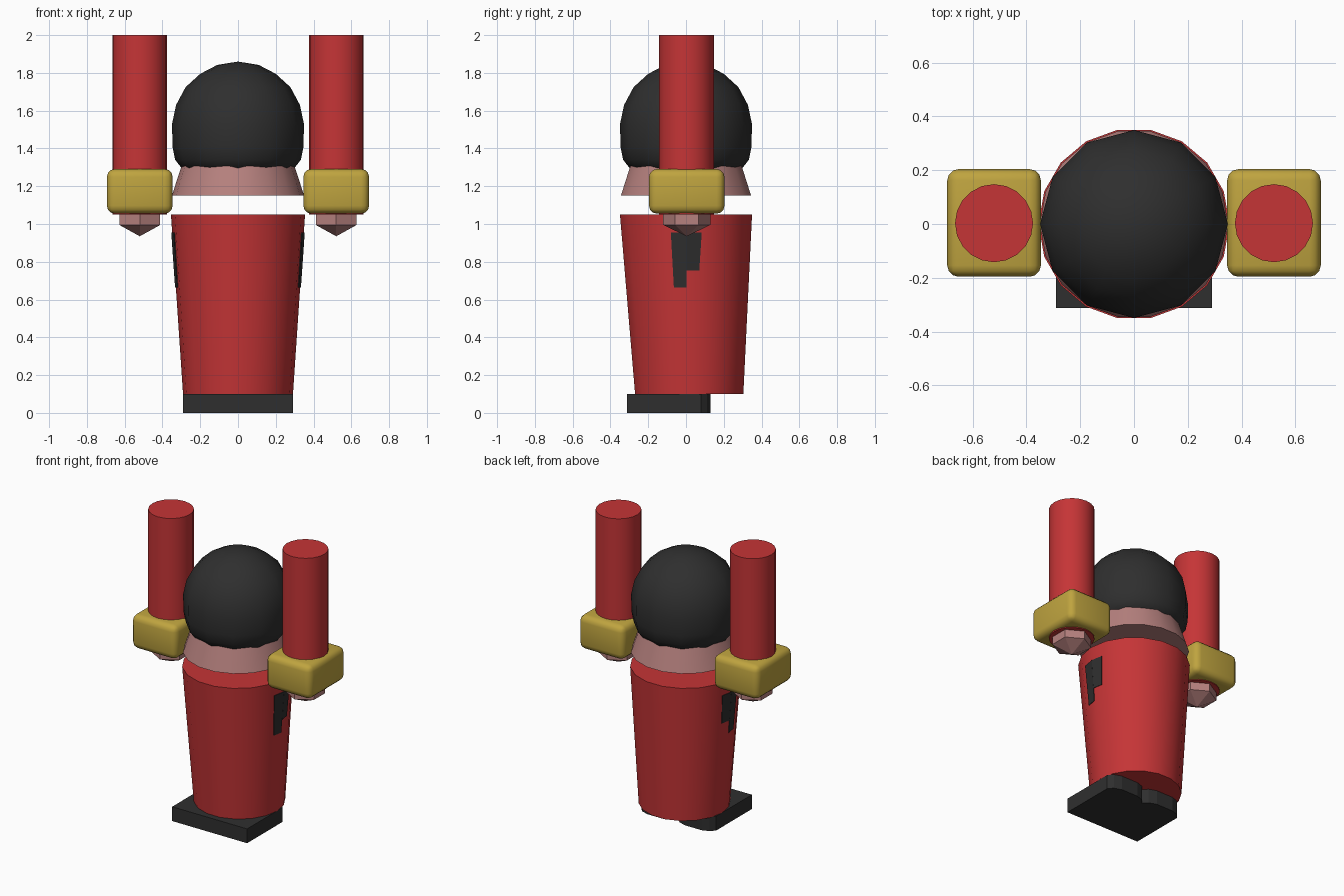
import bpy, bmesh
from math import cos, sin, tan, pi, radians
from mathutils import Vector

cube = bpy.data.objects.get("Cube")
if cube:
    bpy.data.objects.remove(cube, do_unlink=True)


def material(name, rgb):
    m = bpy.data.materials.new(name)
    m.use_nodes = True
    m.diffuse_color = (*rgb, 1)
    m.node_tree.nodes["Principled BSDF"].inputs["Base Color"].default_value = (*rgb, 1)
    return m


RED = material("red_cloth", (0.56, 0.035, 0.037))
GOLD = material("gold_cuff", (0.52, 0.37, 0.05))
SKIN = material("skin", (0.47, 0.22, 0.21))
BLACK = material("black", (0.028, 0.028, 0.028))


def finish(bm, name, mat, smooth=None):
    bmesh.ops.recalc_face_normals(bm, faces=bm.faces)
    me = bpy.data.meshes.new(name)
    bm.to_mesh(me)
    bm.free()
    me.materials.append(mat)
    ob = bpy.data.objects.new(name, me)
    bpy.context.collection.objects.link(ob)
    if smooth:
        bpy.ops.object.select_all(action='DESELECT')
        ob.select_set(True)
        bpy.context.view_layer.objects.active = ob
        bpy.ops.object.shade_smooth_by_angle(angle=radians(smooth))
    return ob


def lathe(name, mat, rings, sides, x=0, turn=0, smooth=40):
    """Stack of polygon rings (radius, height, y centre); zero radius makes a tip."""
    bm = bmesh.new()
    loops = []
    for r, z, y in rings:
        n = sides if r else 1
        loops.append([bm.verts.new((x + r * cos(turn + 2 * pi * i / sides),
                                    y + r * sin(turn + 2 * pi * i / sides), z))
                      for i in range(n)])
    for a, b in zip(loops, loops[1:]):
        for i in range(sides):
            j = (i + 1) % sides
            quad = [a[i % len(a)], a[j % len(a)], b[j % len(b)], b[i % len(b)]]
            bm.faces.new(list(dict.fromkeys(quad)))
    for end in (loops[0], loops[-1]):
        if len(end) > 2:
            bm.faces.new(end)
    return finish(bm, name, mat, smooth)


# Robe: tapered body leaning slightly back at the hem
HEM, TOP = (0.291, 0.1, 0.017), (0.355, 1.05, 0)
lathe("robe", RED, [HEM, TOP], 18)

# Neck and hair
lathe("neck", SKIN, [(0.35, 1.15, 0), (0.282, 1.36, 0)], 18)
hair = [(0.265, 1.28), (0.3, 1.298), (0.333, 1.34), (0.347, 1.41), (0.349, 1.53),
        (0.328, 1.63), (0.277, 1.725), (0.2, 1.795), (0.11, 1.842), (0, 1.86)]
lathe("hair", BLACK, [(r, z, 0) for r, z in hair], 12, smooth=60)


def on_robe(y, z, side):
    """Point just outside the two robe facets that meet at the side."""
    t = (z - HEM[1]) / (TOP[1] - HEM[1])
    r, _, c = Vector(HEM).lerp(Vector(TOP), t)
    return (side * (r - abs(y - c) * tan(pi / 18) + 0.003), y, z)


for side, tag in ((1, "left"), (-1, "right")):
    x = side * 0.52

    # Raised sleeve, cuff and hand
    lathe(tag + "_sleeve", RED, [(0.145, 1.05, 0.003), (0.145, 2, 0.003)], 20, x)
    bm = bmesh.new()
    bmesh.ops.create_cube(bm, size=1)
    for v in bm.verts:
        v.co = (x + v.co.x * 0.348, 0.004 + v.co.y * 0.4, 1.173 + v.co.z * 0.236)
    bmesh.ops.bevel(bm, geom=bm.edges[:], offset=0.042, segments=3, profile=0.5,
                    affect='EDGES')
    # Open the underside so the sleeve end stays visible
    finish(bm, tag + "_cuff", GOLD, 40)
    lathe(tag + "_sleeve_end", RED, [(0.145, 1.052, 0.003), (0.145, 1.06, 0.003)], 20, x)
    lathe(tag + "_hand", SKIN, [(0, 0.935, 0.004), (0.125, 0.995, 0.004),
                                (0.125, 1.1, 0.004)], 6, x, pi / 2, None)

    # Stepped dark patch on the robe side, one plate per facet
    bm = bmesh.new()
    for y_top, y_low, low in ((-0.08, -0.064, 0.665), (0.083, 0.07, 0.755)):
        bm.faces.new([bm.verts.new(on_robe(y, z, side)) for y, z in
                      ((0.003, 0.955), (y_top, 0.955), (y_low, low), (0.003, low))])
    patch = finish(bm, tag + "_patch", BLACK)
    solid = patch.modifiers.new("thickness", 'SOLIDIFY')
    solid.thickness = 0.004
    solid.offset = 0

    # Shoe: straight toe, rounded heel
    bm = bmesh.new()
    outline = [(0, -0.313), (0.29, -0.313), (0.29, 0.08), (0.262, 0.112), (0.21, 0.13),
               (0.08, 0.13), (0.028, 0.112), (0, 0.08)]
    sole = bm.faces.new([bm.verts.new((side * px, py, 0)) for px, py in outline])
    up = bmesh.ops.extrude_face_region(bm, geom=[sole])["geom"]
    bmesh.ops.translate(bm, vec=(0, 0, 0.1),
                        verts=[g for g in up if isinstance(g, bmesh.types.BMVert)])
    finish(bm, tag + "_shoe", BLACK)
